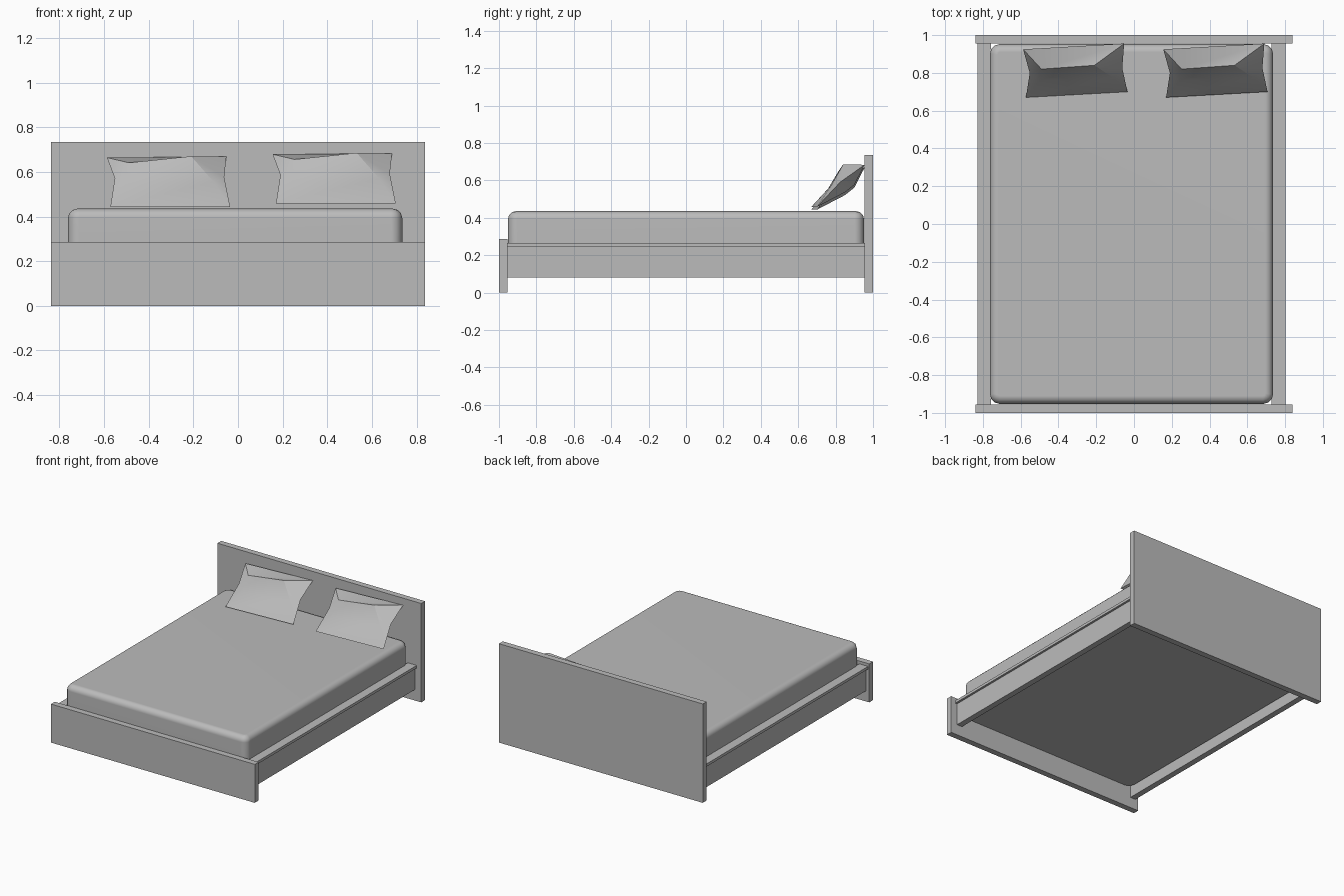
import bpy, bmesh, math

if "Cube" in bpy.data.objects:
    bpy.data.objects.remove(bpy.data.objects["Cube"])

grey = bpy.data.materials.new("soft_grey")
grey.diffuse_color = (0.5, 0.5, 0.5, 1)
grey.use_nodes = True
grey.node_tree.nodes["Principled BSDF"].inputs["Base Color"].default_value = grey.diffuse_color


def add_object(name, bm):
    bmesh.ops.recalc_face_normals(bm, faces=bm.faces)
    mesh = bpy.data.meshes.new(name)
    bm.to_mesh(mesh)
    bm.free()
    mesh.materials.append(grey)
    obj = bpy.data.objects.new(name, mesh)
    bpy.context.collection.objects.link(obj)
    return obj


def box_mesh(lo, hi):
    bm = bmesh.new()
    bmesh.ops.create_cube(bm, size=1)
    for v in bm.verts:
        v.co = [(a + b) / 2 + c * (b - a) for a, b, c in zip(lo, hi, v.co)]
    return bm


def box(name, lo, hi):
    return add_object(name, box_mesh(lo, hi))


def smooth(obj, angle):
    bpy.ops.object.select_all(action='DESELECT')
    obj.select_set(True)
    bpy.context.view_layer.objects.active = obj
    bpy.ops.object.shade_smooth_by_angle(angle=math.radians(angle))


# End boards
box("headboard", (-0.838, 0.955, 0), (0.838, 1.0, 0.735))
box("footboard", (-0.838, -1.0, 0), (0.838, -0.955, 0.286))

# Side rails with a slightly overhanging cap
CX = -0.014
for side, s in (("left", -1), ("right", 1)):
    for part, inner, outer, z0, z1 in (("rail", 0.755, 0.799, 0.08, 0.245),
                                       ("rail_cap", 0.742, 0.815, 0.245, 0.265)):
        xs = sorted((CX + s * inner, CX + s * outer))
        box(f"{side}_{part}", (xs[0], -0.955, z0), (xs[1], 0.955, z1))

# Mattress: rounded upright corners, then a rounded top rim
bm = box_mesh((CX - 0.748, -0.952, 0.157), (CX + 0.75, 0.952, 0.435))
upright = [e for e in bm.edges if abs(e.verts[0].co.z - e.verts[1].co.z) > 0.1]
bmesh.ops.bevel(bm, geom=upright, offset=0.05, segments=3, profile=0.5, affect='EDGES')
rim = [e for e in bm.edges if all(v.co.z > 0.43 for v in e.verts)]
bmesh.ops.bevel(bm, geom=rim, offset=0.042, segments=3, profile=0.5, affect='EDGES')
mattress = add_object("mattress", bm)
smooth(mattress, 40)
flat = mattress.modifiers.new("flat_panels", 'WEIGHTED_NORMAL')
flat.keep_sharp = True

# Pillow: leaning outline with pinched sides, bulging front and back panels
OUTLINE = [(-0.572, 0.67, 0.447), (-0.035, 0.70, 0.447), (-0.062, 0.825, 0.58),
           (-0.052, 0.955, 0.672), (-0.587, 0.925, 0.668), (-0.552, 0.80, 0.575)]
FRONT = [(-0.50, 0.76, 0.545), (-0.11, 0.775, 0.56),
         (-0.21, 0.84, 0.674), (-0.49, 0.82, 0.645)]
BACK = [(-0.49, 0.84, 0.525), (-0.14, 0.85, 0.525),
        (-0.16, 0.90, 0.565), (-0.47, 0.89, 0.565)]


def pillow(name, dx, dz):
    bm = bmesh.new()
    ring, front, back = [[bm.verts.new((x + dx, y, z + dz)) for x, y, z in pts]
                         for pts in (OUTLINE, FRONT, BACK)]
    a, b, r, c, d, l = ring
    for g, h, f, e in (front, back):
        for face in ((g, h, f, e), (a, b, h), (a, h, g), (c, d, e), (c, e, f),
                     (b, r, h), (r, f, h), (r, c, f),
                     (d, l, e), (l, g, e), (l, a, g)):
            bm.faces.new(face)
    smooth(add_object(name, bm), 25)


pillow("left_pillow", 0, -0.004)
pillow("right_pillow", 0.742, 0.011)
